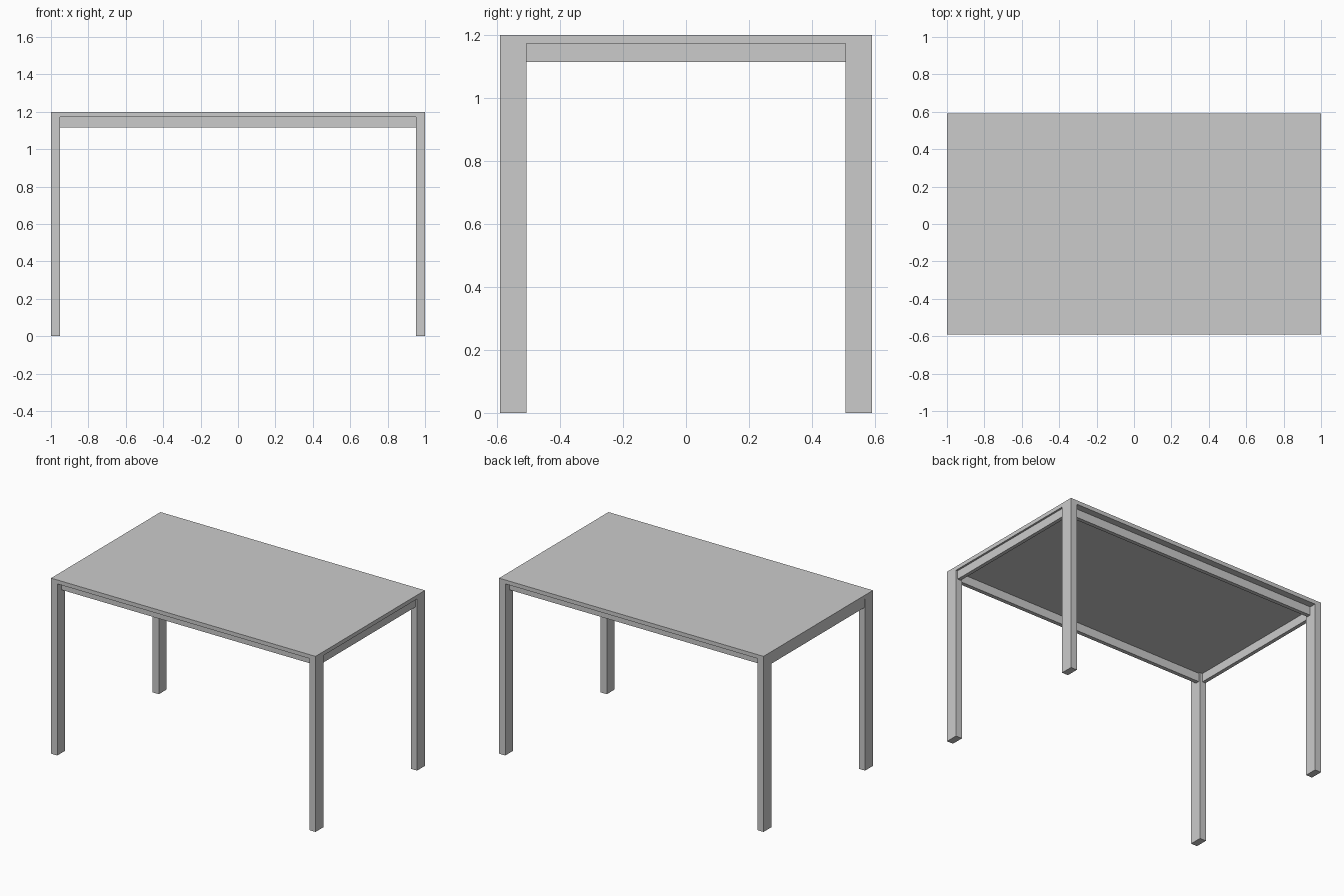
import bpy

if "Cube" in bpy.data.objects:
    bpy.data.objects.remove(bpy.data.objects["Cube"])


def box(name, x0, x1, y0, y1, z0, z1):
    """Axis-aligned box from its limits."""
    bpy.ops.mesh.primitive_cube_add(
        size=1, location=((x0 + x1) / 2, (y0 + y1) / 2, (z0 + z1) / 2))
    ob = bpy.context.object
    ob.name = name
    ob.scale = (x1 - x0, y1 - y0, z1 - z0)
    bpy.ops.object.transform_apply(location=False, rotation=False, scale=True)
    return ob


HX, HY = 1.0, 0.591             # half length and half depth
LX, LY = 0.047, 0.085           # leg section
Z_RAIL, Z_TOP, Z_MAX = 1.115, 1.173, 1.2

# table top
box("table_top", -HX, HX, -HY, HY, Z_TOP, Z_MAX)

# four legs, flush with the corners
for sx, side in ((-1, "left"), (1, "right")):
    for sy, end in ((-1, "front"), (1, "back")):
        xs = sorted((sx * HX, sx * (HX - LX)))
        ys = sorted((sy * HY, sy * (HY - LY)))
        box(f"{end}_{side}_leg", *xs, *ys, 0, Z_TOP)

# long rails, set back under the top
for sy, end in ((-1, "front"), (1, "back")):
    ys = sorted((sy * 0.545, sy * 0.518))
    box(f"{end}_rail", -HX + LX, HX - LX, *ys, Z_RAIL, Z_TOP)

# short rails, close to the ends
box("left_rail", -0.997, -0.972, -HY + LY, HY - LY, Z_RAIL, Z_TOP)
box("right_rail", 0.962, 0.987, -HY + LY, HY - LY, Z_RAIL, Z_TOP)
